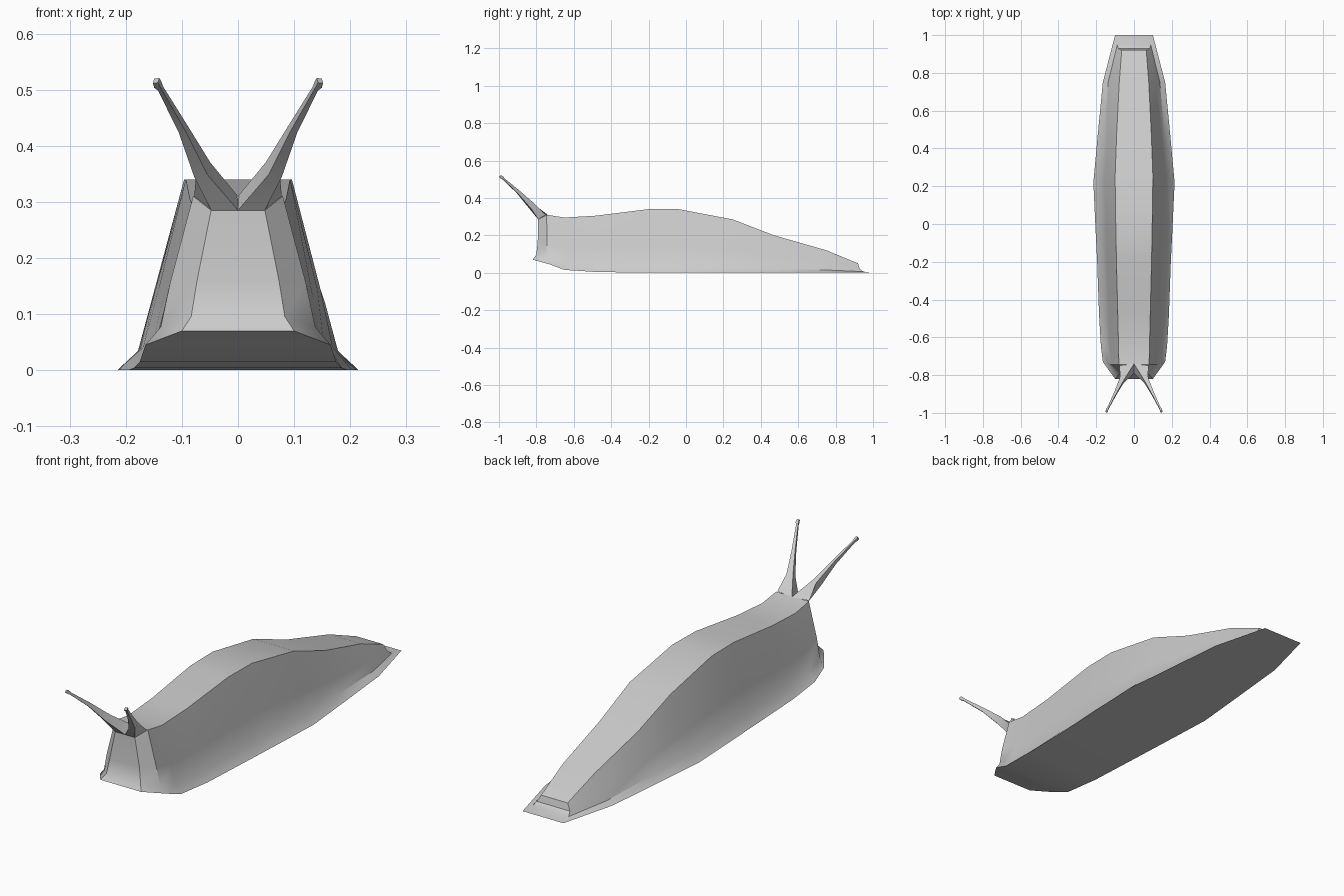
import bpy
import bmesh
from mathutils import Vector

cube = bpy.data.objects.get("Cube")
if cube:
    bpy.data.objects.remove(cube)

grey = bpy.data.materials.new("slug_grey")
grey.use_nodes = True
colour = (0.6, 0.6, 0.6, 1)
grey.diffuse_color = colour
grey.node_tree.nodes["Principled BSDF"].inputs["Base Color"].default_value = colour


def loft(name, rings, cap_start=True):
    """Skin closed rings of equal length and cap the ends."""
    bm = bmesh.new()
    rows = [[bm.verts.new(p) for p in ring] for ring in rings]
    n = len(rows[0])
    for a, b in zip(rows, rows[1:]):
        for i in range(n):
            j = (i + 1) % n
            bm.faces.new((a[i], a[j], b[j], b[i]))
    for row in ([rows[0]] if cap_start else []) + [rows[-1]]:
        for i in range(n // 2 - 1):
            bm.faces.new((row[i], row[i + 1], row[n - 2 - i], row[n - 1 - i]))
    bmesh.ops.recalc_face_normals(bm, faces=bm.faces)
    mesh = bpy.data.meshes.new(name)
    bm.to_mesh(mesh)
    bm.free()
    mesh.materials.append(grey)
    obj = bpy.data.objects.new(name, mesh)
    bpy.context.collection.objects.link(obj)
    bpy.ops.object.select_all(action='DESELECT')
    obj.select_set(True)
    bpy.context.view_layer.objects.active = obj
    bpy.ops.object.shade_smooth_by_angle(angle=0.6)
    return obj


# Body stations: back-ridge y, foot y, ridge half width, ridge z, foot half width, foot z
stations = [
    (-.79, -.82, .048, .285, .10, .07),
    (-.745, -.73, .080, .31, .165, .045),
    (-.65, -.65, .082, .295, .175, .015),
    (-.48, -.48, .086, .305, .185, .004),
    (-.20, -.20, .093, .34, .195, 0),
    (-.04, -.04, .096, .34, .203, 0),
    (.25, .22, .10, .285, .215, 0),
    (.47, .47, .092, .20, .192, 0),
    (.75, .75, .078, .12, .165, 0),
    (.92, 1.0, .065, .05, .10, 0),
]

# Section from foot to ridge: fraction of height, of width, of foot overhang
section = [(0, 1, 1), (.12, .68, .35), (.42, .48, .1), (1, 0, 0)]


def body_ring(y_top, y_foot, w_top, z_top, w_foot, z_foot):
    half = [Vector((w_top + w * (w_foot - w_top),
                    y_top + o * (y_foot - y_top),
                    z_foot + h * (z_top - z_foot))) for h, w, o in section]
    return half + [Vector((-p.x, p.y, p.z)) for p in reversed(half)]


loft("body", [body_ring(*s) for s in stations])

# Eye stalks: flared root on the head, tapering to a small knob
root = [(0, -.79, .285), (.048, -.79, .285), (.078, -.75, .31), (0, -.74, .31)]
stalk = [((.064, -.825, .358), .018), ((.098, -.895, .43), .0095),
         ((.138, -.976, .502), .0055), ((.143, -.984, .509), .008),
         ((.146, -.993, .516), .007)]
corners = [(-.5, -1, -.5), (.8, -.3, -.7), (.5, 1, .5), (-.8, .3, .7)]


def stalk_rings(side):
    rings = [[Vector(p) for p in root]]
    for centre, r in stalk:
        rings.append([Vector(centre) + Vector(c) * r for c in corners])
    return [[Vector((p.x * side, p.y, p.z)) for p in ring] for ring in rings]


for side, label in ((1, "left"), (-1, "right")):
    loft(label + "_eye_stalk", stalk_rings(side), cap_start=False)
